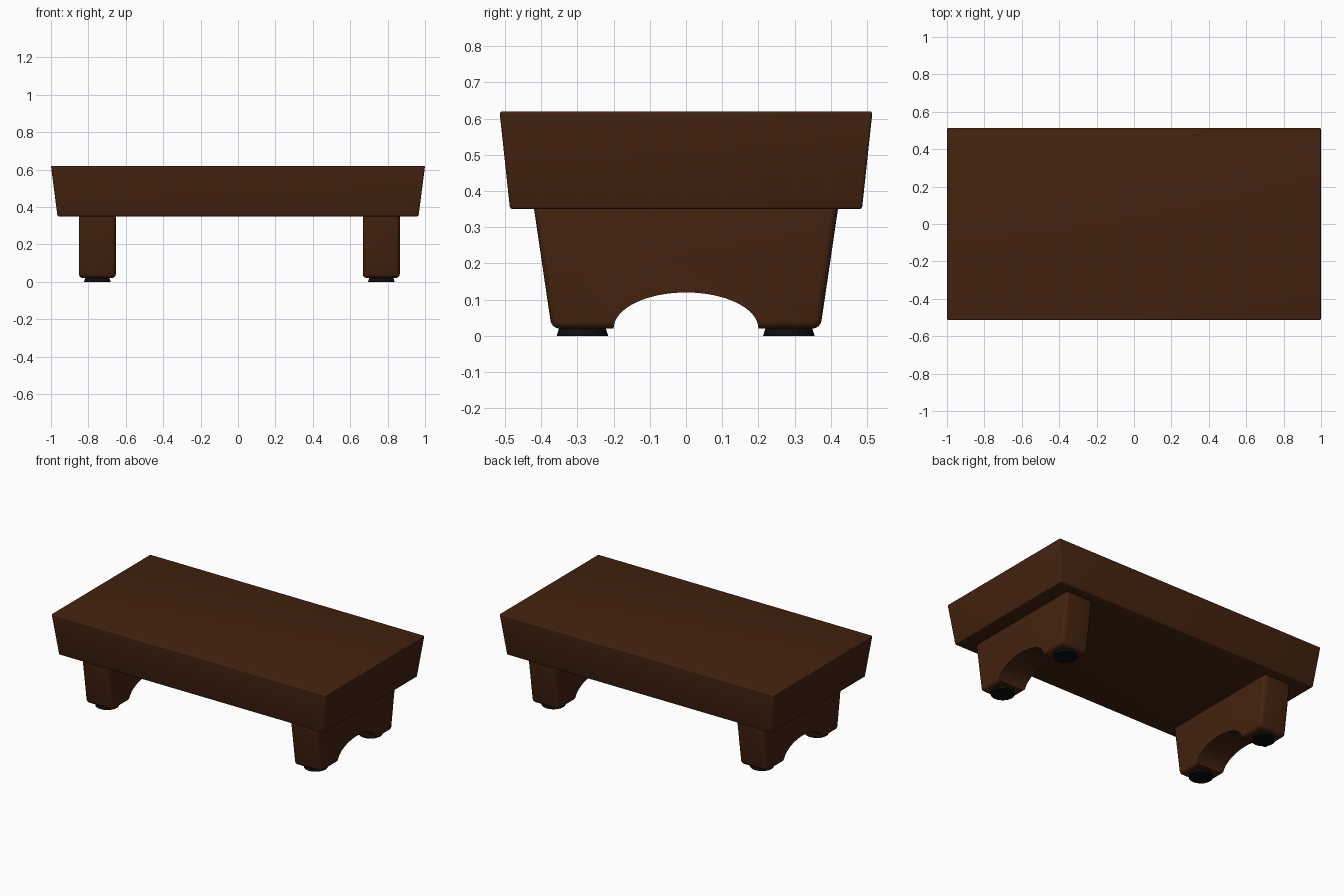
import bpy, bmesh, math
from mathutils import Matrix

if "Cube" in bpy.data.objects:
    bpy.data.objects.remove(bpy.data.objects["Cube"])


def material(name, rgb):
    m = bpy.data.materials.new(name)
    m.diffuse_color = (*rgb, 1)
    m.use_nodes = True
    m.node_tree.nodes["Principled BSDF"].inputs["Base Color"].default_value = m.diffuse_color
    return m


wood = material("dark wood", (0.056, 0.0165, 0.0048))
rubber = material("black rubber", (0.004, 0.004, 0.004))


def finish(name, bm, mat):
    bmesh.ops.recalc_face_normals(bm, faces=bm.faces)
    mesh = bpy.data.meshes.new(name)
    bm.to_mesh(mesh)
    bm.free()
    mesh.materials.append(mat)
    ob = bpy.data.objects.new(name, mesh)
    bpy.context.collection.objects.link(ob)
    return ob


def smooth(ob):
    bpy.ops.object.select_all(action='DESELECT')
    bpy.context.view_layer.objects.active = ob
    ob.select_set(True)
    bpy.ops.object.shade_smooth_by_angle(angle=math.radians(35))


def tapered_block(name, x, low, high, bevel, mat):
    """Block centred on x; low and high are (half x, half y, z)."""
    bm = bmesh.new()
    bmesh.ops.create_cube(bm, size=2)
    for v in bm.verts:
        hx, hy, z = high if v.co.z > 0 else low
        v.co = (x + v.co.x * hx, v.co.y * hy, z)
    bmesh.ops.bevel(bm, geom=list(bm.edges), offset=bevel, segments=4,
                    profile=0.5, affect='EDGES')
    return finish(name, bm, mat)


# table top, flaring outwards towards its upper face
top = tapered_block("table_top", 0, (0.965, 0.486, 0.35), (1.0, 0.515, 0.62), 0.008, wood)
smooth(top)

for side, x in (("left", -0.752), ("right", 0.766)):
    # trestle leg with rounded edges
    leg = tapered_block(side + "_leg", x, (0.099, 0.371, 0.02), (0.099, 0.424, 0.38), 0.022, wood)

    # elliptical arch cut through the leg
    bm = bmesh.new()
    bmesh.ops.create_cone(bm, cap_ends=True, segments=64, radius1=1, radius2=1, depth=0.5,
                          matrix=Matrix.Rotation(math.pi / 2, 4, 'Y'))
    for v in bm.verts:
        v.co = (v.co.x + x, v.co.y * 0.2, 0.02 + v.co.z * 0.1)
    cutter = finish(side + "_arch_cutter", bm, wood)
    cutter.hide_render = True
    mod = leg.modifiers.new("arch", 'BOOLEAN')
    mod.operation = 'DIFFERENCE'
    mod.solver = 'EXACT'
    mod.object = cutter
    bpy.context.view_layer.objects.active = leg
    bpy.ops.object.modifier_apply(modifier=mod.name)
    bpy.data.objects.remove(cutter)
    smooth(leg)

    # round rubber feet
    for end, y in (("front", -0.286), ("back", 0.284)):
        bm = bmesh.new()
        bmesh.ops.create_cone(bm, cap_ends=True, segments=32, radius1=0.071, radius2=0.062,
                              depth=0.03, matrix=Matrix.Translation((x, y, 0.015)))
        smooth(finish(f"{side}_{end}_foot", bm, rubber))
